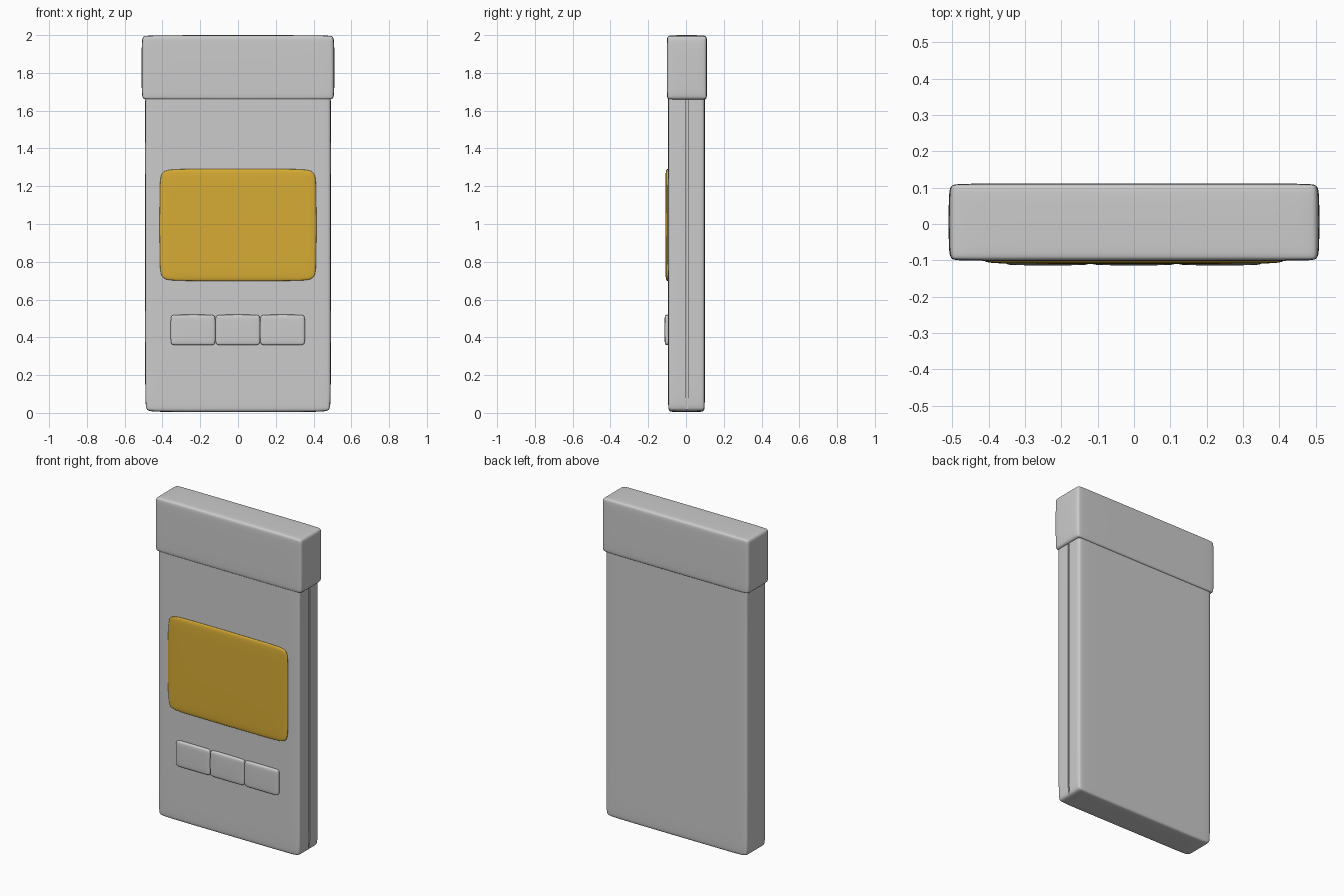
import bpy, bmesh

cube = bpy.data.objects.get("Cube")
if cube:
    bpy.data.objects.remove(cube, do_unlink=True)


def make_material(name, rgb):
    mat = bpy.data.materials.new(name)
    mat.use_nodes = True
    color = (*rgb, 1)
    mat.diffuse_color = color
    bsdf = mat.node_tree.nodes["Principled BSDF"]
    bsdf.inputs["Base Color"].default_value = color
    bsdf.inputs["Roughness"].default_value = 0.6
    return mat


grey = make_material("light grey", (0.6, 0.6, 0.6))
gold = make_material("gold", (0.68, 0.41, 0.035))


def soft_box(name, low, high, margin, mat, bulge=(0, 0, 0), levels=3):
    """Box with rounded edges: support loops at the margins, then subdivision.
    bulge pulls the outer loops in, so that each side swells a little."""
    center = [(a + b) / 2 for a, b in zip(low, high)]
    half = [(b - a) / 2 for a, b in zip(low, high)]
    bm = bmesh.new()
    bmesh.ops.create_cube(bm, size=2)
    bmesh.ops.subdivide_edges(bm, edges=bm.edges[:], cuts=2, use_grid_fill=True)
    for v in bm.verts:
        outer = [abs(c) > 0.9 for c in v.co]
        for i in range(3):
            sign = 1 if v.co[i] > 0 else -1
            size = half[i] - (0 if outer[i] else margin[i])
            if outer[i] and sum(outer) > 1:
                size -= bulge[i]
            v.co[i] = sign * size
    for f in bm.faces:
        f.smooth = True
    mesh = bpy.data.meshes.new(name)
    bm.to_mesh(mesh)
    bm.free()
    mesh.materials.append(mat)
    obj = bpy.data.objects.new(name, mesh)
    obj.location = center
    bpy.context.collection.objects.link(obj)
    sub = obj.modifiers.new("Rounding", 'SUBSURF')
    sub.levels = sub.render_levels = levels
    return obj


# Main slab
body = soft_box("body", (-0.492, -0.095, 0.004), (0.492, 0.1, 1.8),
                (0.06, 0.022, 0.06), grey, (0.002, 0, 0.004))

# Thin seam along the side
bpy.ops.mesh.primitive_cube_add(size=1, location=(0.532, 0.005, 0.8))
cutter = bpy.context.object
cutter.name = "seam_cutter"
cutter.scale = (0.1, 0.009, 1.8)
cutter.hide_render = True
cutter.hide_viewport = True
cutter.display_type = 'WIRE'
cutter.data.materials.append(grey)
cut = body.modifiers.new("Seam", 'BOOLEAN')
cut.operation = 'DIFFERENCE'
cut.solver = 'EXACT'
cut.object = cutter

# Cap over the top end
soft_box("cap", (-0.511, -0.102, 1.655), (0.511, 0.112, 2.0),
         (0.045, 0.025, 0.035), grey, (0.006, 0.002, 0.004))

# Display
soft_box("screen", (-0.415, -0.11, 0.698), (0.415, -0.085, 1.292),
         (0.1, 0.012, 0.08), gold, (0.006, 0.002, 0.005))

# Row of three keys
for i, label in enumerate(("right", "middle", "left")):
    x = -0.238 + 0.237 * i
    soft_box(label + "_button", (x - 0.119, -0.114, 0.358),
             (x + 0.119, -0.085, 0.52),
             (0.03, 0.014, 0.03), grey, (0.003, 0.002, 0.002))

# Sharp seam edges on the slab
bpy.ops.object.select_all(action='DESELECT')
body.select_set(True)
bpy.context.view_layer.objects.active = body
bpy.ops.object.modifier_apply(modifier="Rounding")
bpy.ops.object.modifier_apply(modifier="Seam")
bpy.ops.object.shade_smooth_by_angle()
bpy.data.objects.remove(cutter, do_unlink=True)
